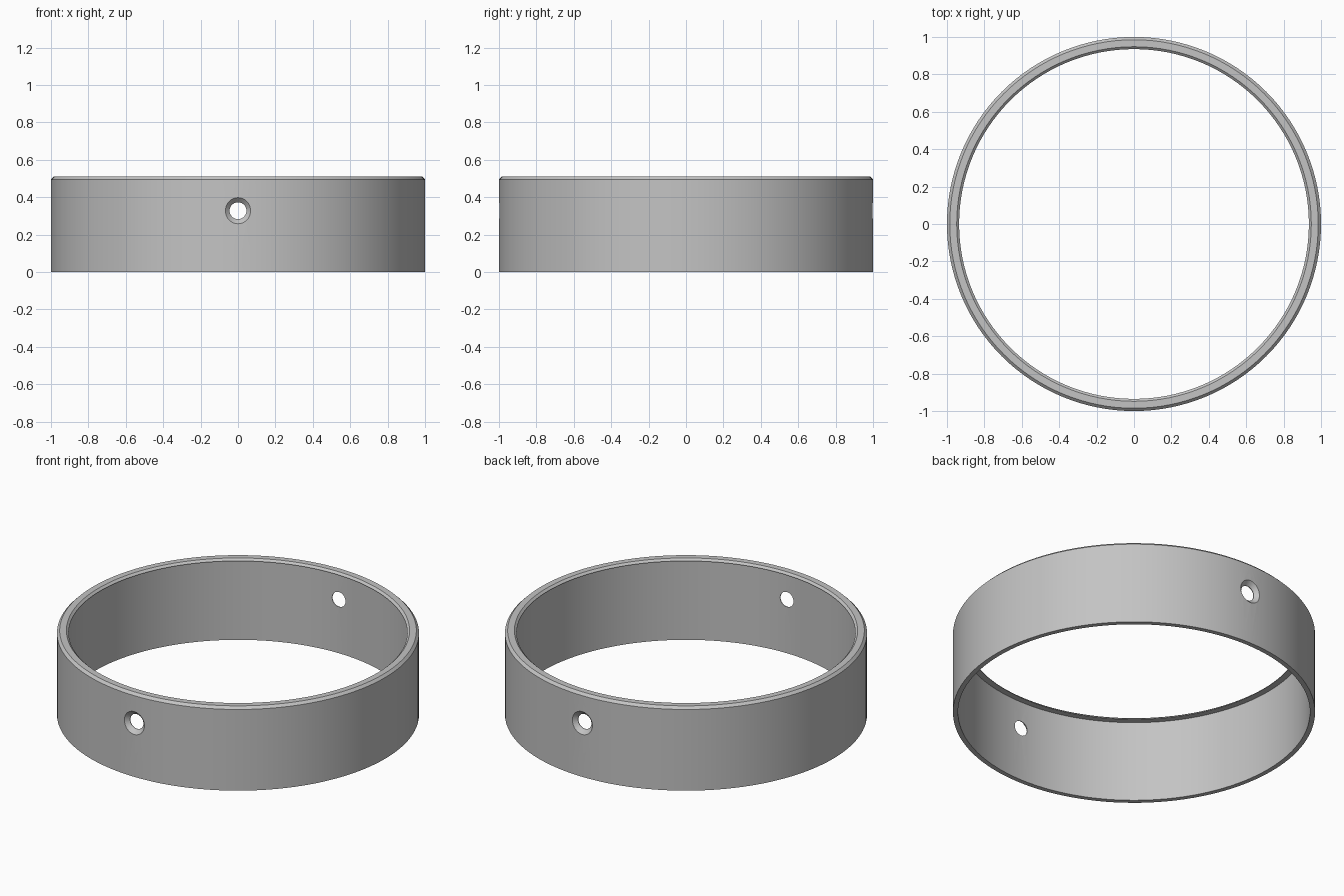
import bpy, bmesh, math
from mathutils import Matrix, Vector

if "Cube" in bpy.data.objects:
    bpy.data.objects.remove(bpy.data.objects["Cube"], do_unlink=True)

# Plain grey metal
grey = bpy.data.materials.new("grey_metal")
grey.use_nodes = True
colour = (0.55, 0.55, 0.55, 1)
grey.diffuse_color = colour
grey.node_tree.nodes["Principled BSDF"].inputs["Base Color"].default_value = colour


def lathe(name, profile, steps, closed, matrix=Matrix()):
    """Turn a (radius, height) profile around the z axis."""
    bm = bmesh.new()
    verts = [bm.verts.new((r, 0, z)) for r, z in profile]
    pairs = list(zip(verts, verts[1:]))
    if closed:
        pairs.append((verts[-1], verts[0]))
    edges = [bm.edges.new(p) for p in pairs]
    bmesh.ops.spin(bm, geom=verts + edges, axis=(0, 0, 1), cent=(0, 0, 0),
                   angle=math.tau, steps=steps)
    bmesh.ops.remove_doubles(bm, verts=bm.verts, dist=1e-4)
    bmesh.ops.transform(bm, matrix=matrix, verts=bm.verts)
    bmesh.ops.recalc_face_normals(bm, faces=bm.faces)
    mesh = bpy.data.meshes.new(name)
    bm.to_mesh(mesh)
    bm.free()
    mesh.materials.append(grey)
    obj = bpy.data.objects.new(name, mesh)
    bpy.context.collection.objects.link(obj)
    return obj


# Thin band with a chamfered lip that projects inward at the top
height, lip_z = 0.51, 0.495
ring = lathe("ring_band", [
    (1.0, 0), (1.0, lip_z), (0.985, height), (0.948, height),
    (0.935, 0.498), (0.935, lip_z), (0.972, lip_z), (0.972, 0)], 128, True)

# Countersunk screw holes at front and back, cut by one double-ended spindle
hole_r, flare_r, end = 0.045, 0.17, 1.1
seat = 0.975
to_y = Matrix.Translation(Vector((0, 0, 0.328))) @ Matrix.Rotation(math.pi / 2, 4, 'X')
cutter = lathe("hole_cutter", [
    (0, -end), (flare_r, -end), (hole_r, -seat),
    (hole_r, seat), (flare_r, end), (0, end)], 40, False, to_y)
cutter.hide_render = True

cut = ring.modifiers.new("screw_holes", 'BOOLEAN')
cut.operation = 'DIFFERENCE'
cut.solver = 'EXACT'
cut.object = cutter

bpy.ops.object.select_all(action='DESELECT')
ring.select_set(True)
bpy.context.view_layer.objects.active = ring
bpy.ops.object.modifier_apply(modifier=cut.name)
bpy.data.objects.remove(cutter, do_unlink=True)
bpy.ops.object.shade_smooth_by_angle(angle=math.radians(25))
